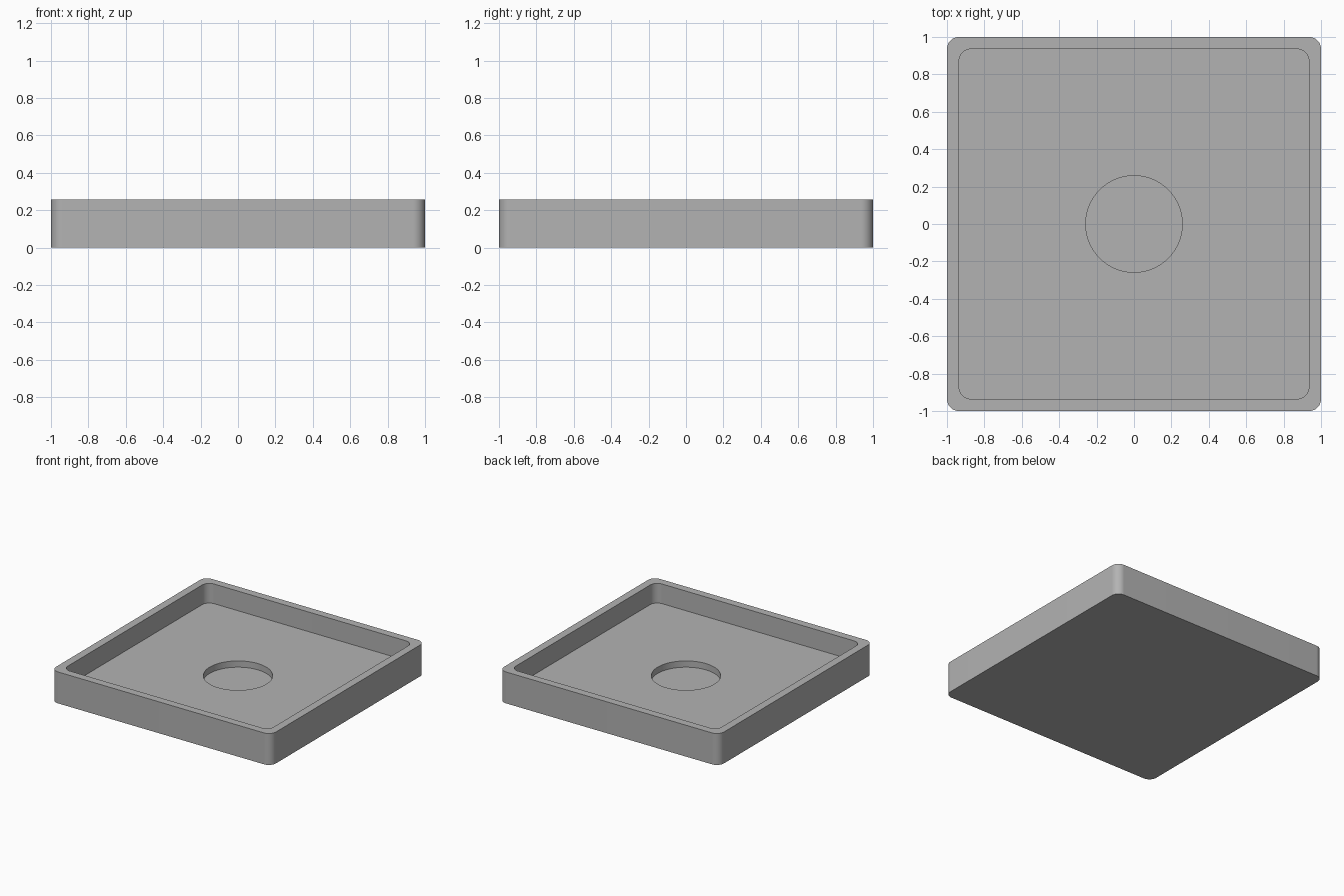
import bpy, bmesh, math

if "Cube" in bpy.data.objects:
    bpy.data.objects.remove(bpy.data.objects["Cube"])

UNIT = 2 / 31            # one wall thickness
HEIGHT = 4 * UNIT
FLOOR = 1.5 * UNIT
RECESS = 0.7 * UNIT
STEPS = 24               # points per corner

grey = bpy.data.materials.new("plain grey")
grey.use_nodes = True
colour = (0.45, 0.45, 0.45, 1)
grey.diffuse_color = colour
grey.node_tree.nodes["Principled BSDF"].inputs["Base Color"].default_value = colour


def ring(bm, half, radius, z):
    """Rounded square of the given half width; a circle when radius equals half."""
    verts = []
    for corner in range(4):
        mid = math.radians(45 + 90 * corner)
        cx = math.copysign(half - radius, math.cos(mid))
        cy = math.copysign(half - radius, math.sin(mid))
        for i in range(STEPS):
            # circles spread evenly, rounded corners include both tangent points
            t = (i + 0.5) / STEPS if radius == half else i / (STEPS - 1)
            a = math.pi / 2 * (corner + t)
            verts.append(bm.verts.new((cx + radius * math.cos(a), cy + radius * math.sin(a), z)))
    return verts


# Tray: outer wall, rim, inner wall, floor, then round recess
bm = bmesh.new()
inner = 1 - UNIT
hole = 4 * UNIT
rings = [ring(bm, *r) for r in (
    (1, UNIT, 0),
    (1, UNIT, HEIGHT),
    (inner, UNIT, HEIGHT),
    (inner, UNIT, FLOOR),
    (hole, hole, FLOOR),
    (hole, hole, RECESS),
)]
for low, high in zip(rings, rings[1:]):
    for i in range(len(low)):
        j = (i + 1) % len(low)
        bm.faces.new((low[i], low[j], high[j], high[i]))
bm.faces.new(reversed(rings[0]))
bm.faces.new(rings[-1])

mesh = bpy.data.meshes.new("tray")
bm.to_mesh(mesh)
bm.free()
mesh.materials.append(grey)
tray = bpy.data.objects.new("tray", mesh)
bpy.context.collection.objects.link(tray)

# Smooth rounded corners, crisp edges
bpy.ops.object.select_all(action='DESELECT')
tray.select_set(True)
bpy.context.view_layer.objects.active = tray
bpy.ops.object.shade_smooth_by_angle(angle=math.radians(30))
